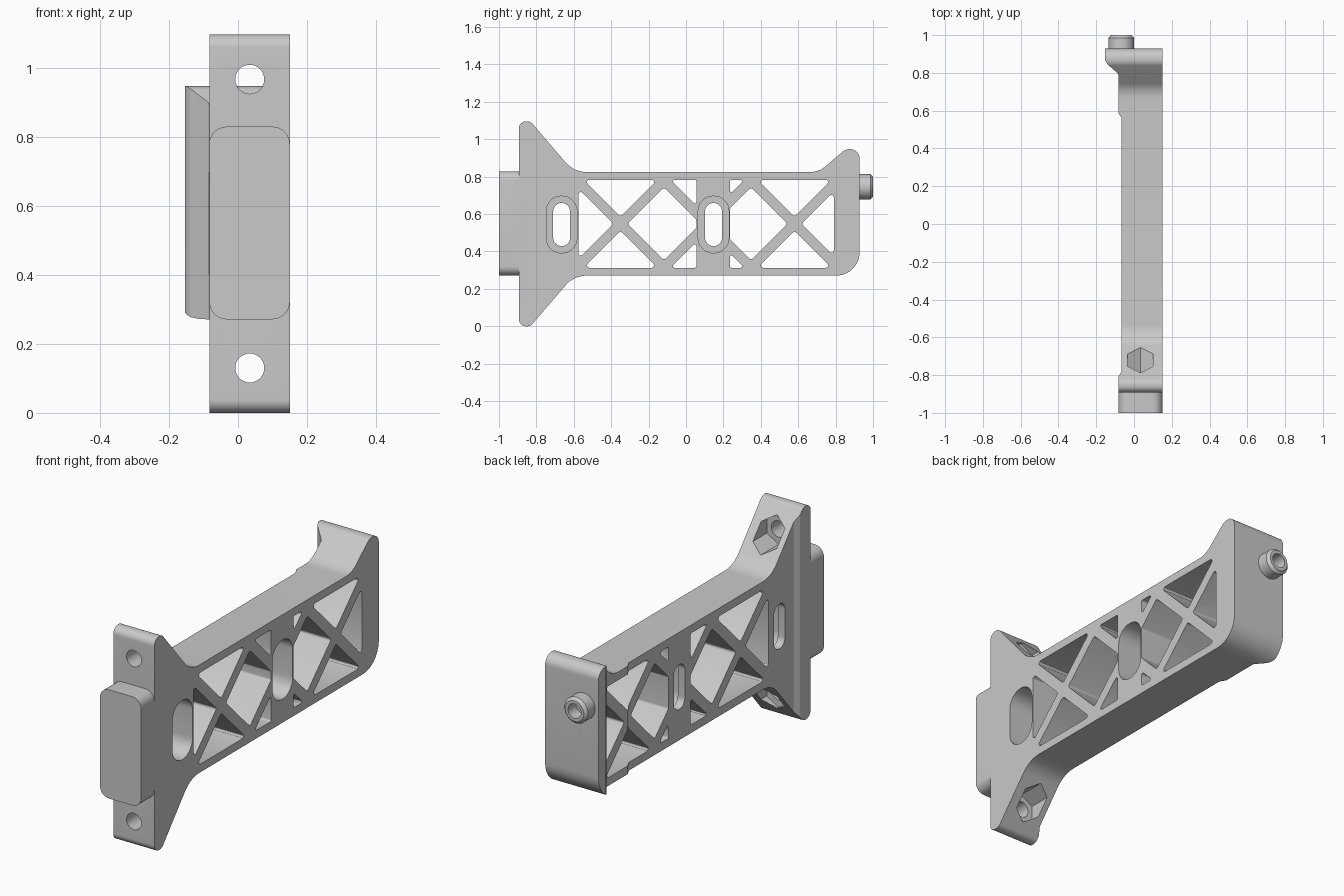
import bpy, bmesh, math
from mathutils import Vector

if "Cube" in bpy.data.objects:
    bpy.data.objects.remove(bpy.data.objects["Cube"], do_unlink=True)

grey = bpy.data.materials.new("plain grey")
grey.use_nodes = True
COLOUR = (0.585, 0.585, 0.585, 1)
grey.diffuse_color = COLOUR
grey.node_tree.nodes["Principled BSDF"].inputs["Base Color"].default_value = COLOUR


def fillet(corners, steps=7):
    """Round the corners (u, v, radius) of a polygon."""
    out = []
    for i, (u, v, r) in enumerate(corners):
        p = Vector((u, v))
        if r <= 0:
            out.append(p)
            continue
        a = (Vector(corners[i - 1][:2]) - p).normalized()
        b = (Vector(corners[(i + 1) % len(corners)][:2]) - p).normalized()
        half = a.angle(b) / 2
        centre = p + (a + b).normalized() * (r / math.sin(half))
        start = p + a * (r / math.tan(half)) - centre
        end = p + b * (r / math.tan(half)) - centre
        ang = math.pi - 2 * half
        for k in range(steps + 1):
            t = k / steps
            w0, w1 = math.sin((1 - t) * ang), math.sin(t * ang)
            out.append(centre + (start * w0 + end * w1) / math.sin(ang))
    return out


def prism(name, outline, axis, lo, hi):
    """Extrude a flat outline along x, y or z into a closed solid."""
    place = {"x": lambda p, d: (d, p[0], p[1]),
             "y": lambda p, d: (p[0], d, p[1]),
             "z": lambda p, d: (p[0], p[1], d)}[axis]
    bm = bmesh.new()
    near = [bm.verts.new(place(p, lo)) for p in outline]
    far = [bm.verts.new(place(p, hi)) for p in outline]
    bm.faces.new(near[::-1])
    bm.faces.new(far)
    for i in range(len(near)):
        bm.faces.new((near[i - 1], near[i], far[i], far[i - 1]))
    bm.normal_update()
    if bm.calc_volume(signed=True) < 0:
        bmesh.ops.reverse_faces(bm, faces=bm.faces)
    mesh = bpy.data.meshes.new(name)
    bm.to_mesh(mesh)
    bm.free()
    mesh.materials.append(grey)
    ob = bpy.data.objects.new(name, mesh)
    bpy.context.scene.collection.objects.link(ob)
    return ob


def select(ob):
    bpy.ops.object.select_all(action="DESELECT")
    bpy.context.view_layer.objects.active = ob
    ob.select_set(True)


def combine(ob, tool, operation="DIFFERENCE"):
    select(ob)
    mod = ob.modifiers.new("cut", "BOOLEAN")
    mod.operation, mod.solver, mod.object = operation, "EXACT", tool
    bpy.ops.object.modifier_apply(modifier=mod.name)
    bpy.data.objects.remove(tool, do_unlink=True)


def ring(cu, cv, r, n, turn=0.0):
    return [(cu + r * math.cos(turn + math.tau * i / n),
             cv + r * math.sin(turn + math.tau * i / n)) for i in range(n)]


MID = 0.548            # height of the symmetry line
TOP, BOT = 0.825, 0.271

# Body: side profile, then the right face is cut back to leave the rear flange
side = [(-0.893, 0, 0.038), (-0.832, 0, 0.038), (-0.6, BOT, 0.15),
        (0.928, BOT, 0.125), (0.928, 0.947, 0.05), (0.853, 0.947, 0.05),
        (0.71, TOP, 0.12), (-0.6, TOP, 0.15),
        (-0.832, 2 * MID, 0.038), (-0.893, 2 * MID, 0.038)]
body = prism("grip_frame", fillet(side, 10), "x", -0.153, 0.15)
relief = [(-0.3, -1.1, 0), (-0.083, -1.1, 0), (-0.083, -0.808, 0.01),
          (-0.065, -0.78, 0.01), (-0.065, 0.56, 0.01), (-0.083, 0.588, 0.01),
          (-0.083, 0.795, 0.02), (-0.14, 0.845, 0.02), (-0.16, 0.88, 0), (-0.3, 0.88, 0)]
combine(body, prism("relief", fillet(relief), "z", -0.2, 1.3))

# Front block with rounded corners
block = [(-0.083, BOT, 0.05), (0.15, BOT, 0.05),
         (0.15, TOP + 0.004, 0.05), (-0.083, TOP + 0.004, 0.05)]
combine(body, prism("block", fillet(block), "y", -1, -0.87), "UNION")


def opening(points, r=0.012):
    outline = fillet([(u, v, r) for u, v in points], 4)
    combine(body, prism("opening", outline, "x", -0.3, 0.3))


# Truss openings between crossed struts
D, H = 0.038, 0.235
LEFT, RIGHT = -0.575, 0.79
WEB0, WEB1 = 0.055, 0.235
X0, X1, X2 = -0.35, 0.115, 0.58
w = H - D
for s in (1, -1):
    edge = MID + s * H
    for c in (X0, X2):
        opening([(c - w, edge), (c + w, edge), (c, MID + s * D)])
    for web, corner in ((WEB0, X1 - w), (WEB1, X1 + w)):
        opening([(corner, edge), (web, edge), (web, edge - s * abs(web - corner))], 0.008)
for c, wall in ((X0, LEFT), (X2, RIGHT)):
    reach = abs(wall - c) - D
    apex = c + math.copysign(D, wall - c)
    opening([(wall, MID + reach), (wall, MID - reach), (apex, MID)])
for a, b, web in ((X0, X1, WEB0), (X2, X1, WEB1)):
    m, h = (a + b) / 2, abs(b - a) / 2 - D
    clip = h - abs(web - m)
    tip = m + math.copysign(h, a - m)
    opening([(tip, MID), (m, MID + h), (web, MID + clip), (web, MID - clip), (m, MID - h)])

# Solid surround of the middle slot, standing proud of the web into the openings
surround = [(0.055, 0.38, 0.02), (0.235, 0.38, 0.02), (0.235, 0.71, 0.02), (0.055, 0.71, 0.02)]
combine(body, prism("surround", fillet(surround), "x", -0.065, 0.15), "UNION")

# Stepped slots: wide pocket on the left face, narrow slot right through
for y in (-0.665, 0.147):
    for r, z, depth in ((0.082, 0.152, -0.025), (0.045, 0.115, -0.3)):
        slot = [(y + sy * r, MID - 0.004 + sz * z, r * 0.98)
                for sy, sz in ((-1, -1), (1, -1), (1, 1), (-1, 1))]
        combine(body, prism("slot", fillet(slot, 8), "x", depth, 0.3))

# Bolt holes with hexagonal nut pockets
for z in (0.13, 2 * MID - 0.13):
    combine(body, prism("bolt_hole", ring(0.034, z, 0.042, 32), "y", -1.1, -0.5))
    combine(body, prism("nut_pocket", ring(0.034, z, 0.078, 6, math.pi / 2), "y", -0.8, -0.5))

# Rear screw head with bevelled rim and round socket
screw = prism("rear_screw", ring(-0.067, 0.746, 0.067, 40), "y", 0.9, 1.0)
select(screw)
rim = screw.modifiers.new("rim", "BEVEL")
rim.width, rim.segments, rim.limit_method = 0.014, 1, "ANGLE"
rim.angle_limit = math.radians(40)
bpy.ops.object.modifier_apply(modifier=rim.name)
combine(body, screw, "UNION")
combine(body, prism("socket", ring(-0.067, 0.746, 0.037, 32), "y", 0.935, 1.1))

select(body)
bpy.ops.object.shade_smooth_by_angle(angle=math.radians(30))
